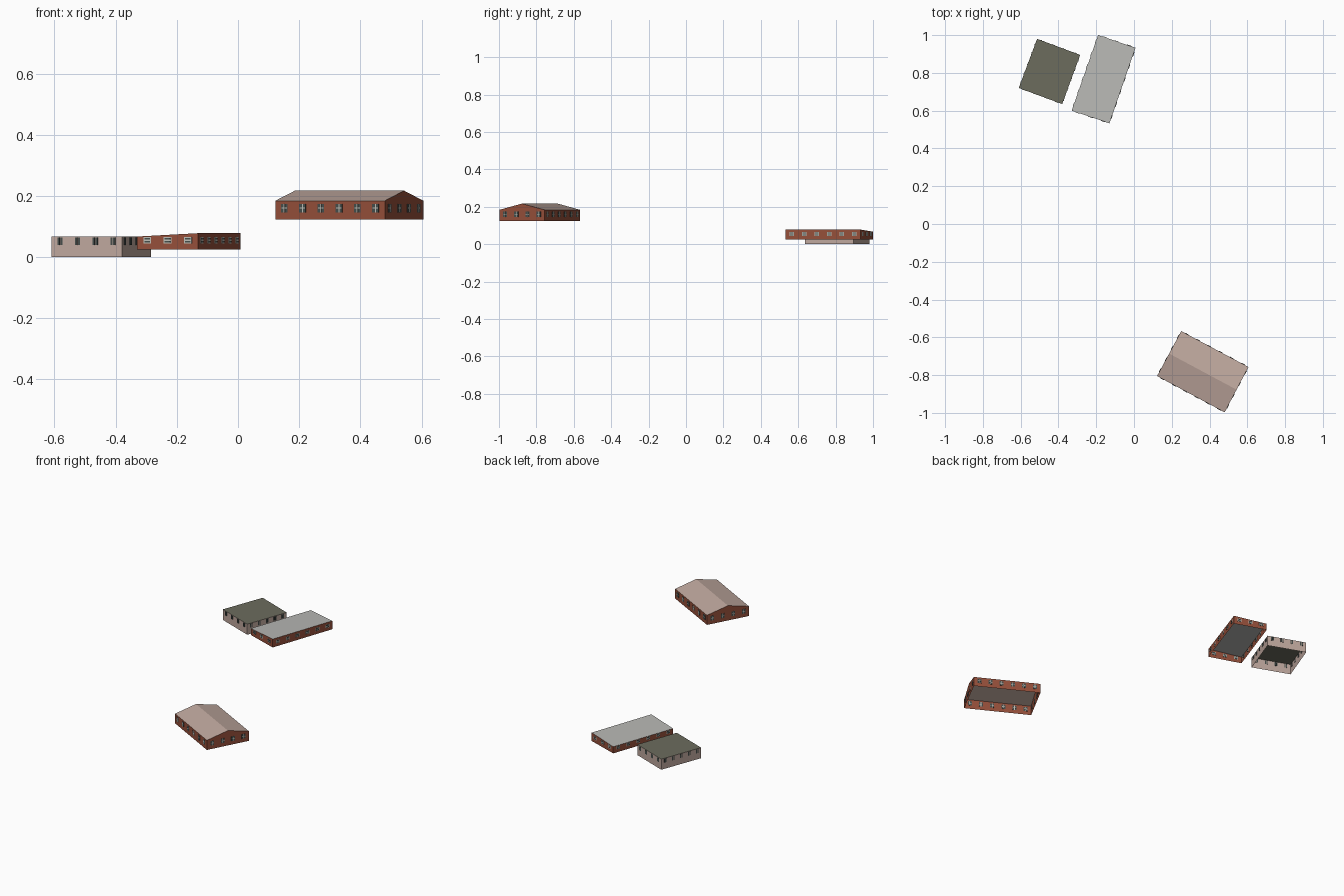
import bpy, bmesh
from mathutils import Vector, Matrix

cube = bpy.data.objects.get("Cube")
if cube:
    bpy.data.objects.remove(cube)


def material(name, r, g, b):
    m = bpy.data.materials.new(name)
    m.use_nodes = True
    m.diffuse_color = (r, g, b, 1)
    m.node_tree.nodes["Principled BSDF"].inputs["Base Color"].default_value = (r, g, b, 1)
    return m


BRICK = material("red_brick", .30, .078, .042)
PINK = material("pale_pink", .52, .39, .34)
GREY = material("light_grey", .48, .48, .46)
OLIVE = material("olive_grey", .15, .15, .11)
GLASS = material("dark_glass", .06, .075, .07)
FRAME = material("window_frame", .52, .52, .47)


def make_object(name, bm, mats):
    mesh = bpy.data.meshes.new(name)
    bm.to_mesh(mesh)
    bm.free()
    for m in mats:
        mesh.materials.append(m)
    obj = bpy.data.objects.new(name, mesh)
    bpy.context.collection.objects.link(obj)


def plate(bm, frame, x, z, w, h, depth, mat):
    """Thin box in a wall's frame (x along the wall, y inward, z up)."""
    m = frame @ Matrix.Translation((x, 0, z)) @ Matrix.Diagonal((w, depth, h, 1))
    verts = bmesh.ops.create_cube(bm, size=1, matrix=m)["verts"]
    for f in {f for v in verts for f in v.link_faces}:
        f.material_index = mat


# Window styles: glass is slot 0, frame is slot 1
def cross_window(bm, frame, x, z):
    plate(bm, frame, x, z, .024, .028, .003, 0)
    plate(bm, frame, x, z, .004, .028, .005, 1)
    plate(bm, frame, x, z, .020, .004, .005, 1)


def wide_window(bm, frame, x, z):
    plate(bm, frame, x, z, .026, .020, .003, 1)
    for side in (-1, 1):
        plate(bm, frame, x, z + side * .005, .019, .006, .005, 0)


def twin_window(bm, frame, x, z):
    for side in (-1, 1):
        plate(bm, frame, x + side * .005, z, .007, .024, .004, 0)


def building(name, corners, base, tops, wall_mat, roof_mat, style, counts, sill, ridge=None):
    # Walls: an open shell around the footprint
    ring = [Vector((x, y, t)) for (x, y), t in zip(corners, tops)]
    outline = list(ring)
    if ridge:
        peaks = [(ring[i] + ring[(i + 1) % 4]) / 2 for i in (1, 3)]
        for p in peaks:
            p.z = ridge
        outline = ring[:2] + [peaks[0]] + ring[2:] + [peaks[1]]
    bm = bmesh.new()
    top = [bm.verts.new(p) for p in outline]
    low = [bm.verts.new((p.x, p.y, base)) for p in outline]
    n = len(outline)
    for i in range(n):
        j = (i + 1) % n
        bm.faces.new((low[i], low[j], top[j], top[i]))
    make_object(name + "_walls", bm, [wall_mat])

    # Roof: one sheet, or two slopes meeting at the ridge
    bm = bmesh.new()
    v = [bm.verts.new(p) for p in outline]
    if ridge:
        bm.faces.new((v[0], v[1], v[2], v[5]))
        bm.faces.new((v[2], v[3], v[4], v[5]))
    else:
        bm.faces.new(v)
    make_object(name + "_roof", bm, [roof_mat])

    # Windows evenly spaced along every wall
    bm = bmesh.new()
    for i, count in enumerate(counts):
        start, end = Vector(corners[i]).to_3d(), Vector(corners[(i + 1) % 4]).to_3d()
        along = (end - start).normalized()
        inward = Vector((0, 0, 1)).cross(along)
        frame = Matrix((along, inward, (0, 0, 1))).transposed().to_4x4()
        frame.translation = start
        for k in range(count):
            style(bm, frame, (k + .5) / count * (end - start).length, sill)
    make_object(name + "_windows", bm, [GLASS, FRAME])


# Flat-roofed pale block
building("flat_block", [(-.61, .72), (-.38, .635), (-.285, .895), (-.513, .98)],
         0, [.067] * 4, PINK, OLIVE, twin_window, (4, 5, 4, 5), .052)

# Long brick block with a gently sloping roof
building("sloped_block", [(-.33, .60), (-.13, .533), (.008, .933), (-.19, 1.0)],
         .025, [.067, .078, .078, .067], BRICK, GREY, wide_window, (3, 6, 3, 6), .055)

# Brick hall with a gabled roof
building("gabled_hall", [(.122, -.805), (.48, -.997), (.606, -.757), (.25, -.567)],
         .123, [.184] * 4, BRICK, PINK, cross_window, (6, 4, 6, 4), .16, ridge=.217)
